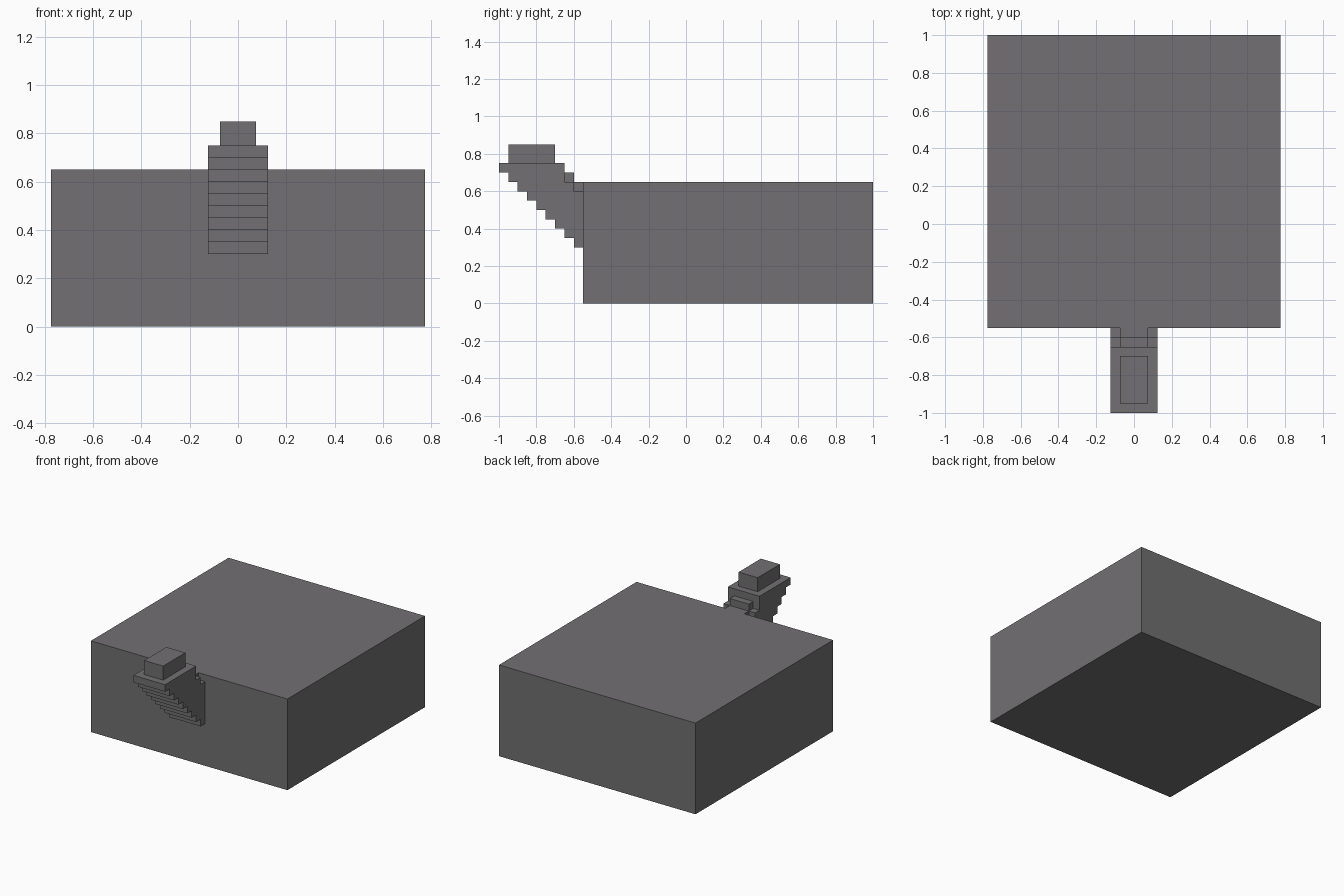
import bpy
import bmesh

cube = bpy.data.objects.get("Cube")
if cube:
    bpy.data.objects.remove(cube, do_unlink=True)

# Single stone colour
stone = bpy.data.materials.new("stone grey")
stone.use_nodes = True
colour = (0.168, 0.162, 0.168, 1)
stone.diffuse_color = colour
stone.node_tree.nodes["Principled BSDF"].inputs["Base Color"].default_value = colour


def extrude_profile(name, profile, half_width):
    """Extrude a closed (y, z) outline symmetrically across x."""
    bm = bmesh.new()
    face = bm.faces.new([bm.verts.new((-half_width, y, z)) for y, z in profile])
    result = bmesh.ops.extrude_face_region(bm, geom=[face])
    verts = [v for v in result["geom"] if isinstance(v, bmesh.types.BMVert)]
    bmesh.ops.translate(bm, verts=verts, vec=(2 * half_width, 0, 0))
    bmesh.ops.recalc_face_normals(bm, faces=bm.faces)
    mesh = bpy.data.meshes.new(name)
    bm.to_mesh(mesh)
    bm.free()
    mesh.materials.append(stone)
    obj = bpy.data.objects.new(name, mesh)
    bpy.context.collection.objects.link(obj)
    return obj


def block(name, half_width, y0, y1, z0, z1):
    return extrude_profile(name, [(y0, z0), (y1, z0), (y1, z1), (y0, z1)], half_width)


STEP = 0.05
FRONT = -0.55

# Main body
block("main_block", 0.775, FRONT, 1, 0, 0.65)

# Corbel with nine overhanging steps underneath and a stepped back
outline = []
for i in range(9):
    y, z = FRONT - STEP * (i + 1), 0.3 + STEP * i
    outline += [(y, z), (y, z + STEP)]
outline += [(-0.65, 0.75), (-0.65, 0.65), (-0.6, 0.65),
            (-0.6, 0.6), (FRONT, 0.6), (FRONT, 0.3)]
extrude_profile("stepped_corbel", outline, 0.125)

# Raised middle stair behind the corbel top
extrude_profile("middle_stair", [(-0.65, 0.65), (-0.65, 0.7), (-0.6, 0.7), (-0.6, 0.65),
                                 (FRONT, 0.65), (FRONT, 0.6), (-0.6, 0.6), (-0.6, 0.65 - STEP / 2),
                                 (-0.65, 0.65 - STEP / 2)], 0.075)

# Cap on top of the corbel
block("cap_block", 0.075, -0.95, -0.7, 0.75, 0.85)
